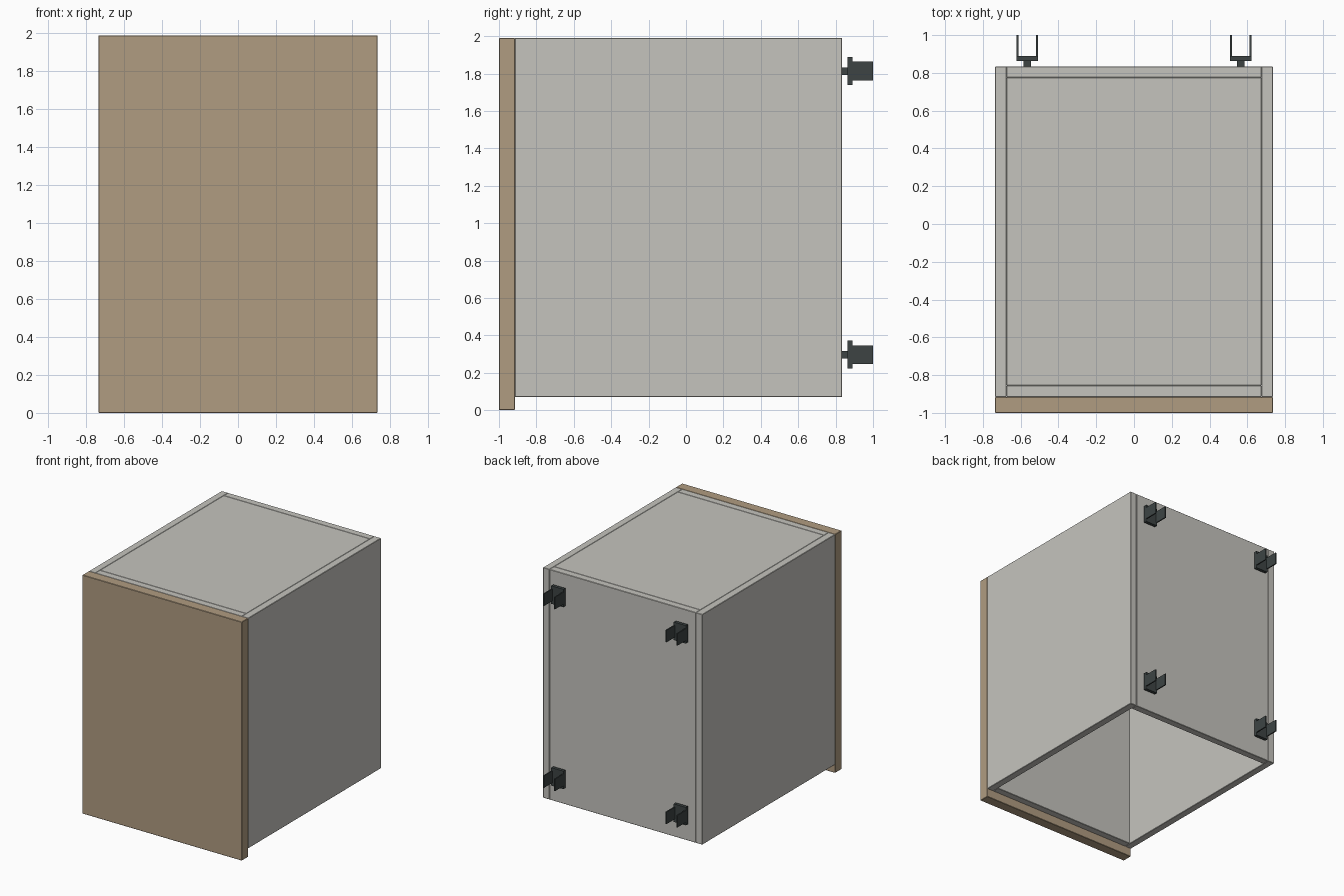
import bpy
import bmesh
from mathutils import Vector

cube = bpy.data.objects.get("Cube")
if cube:
    bpy.data.objects.remove(cube, do_unlink=True)


def material(name, rgb):
    linear = [((c / 255 + 0.055) / 1.055) ** 2.4 for c in rgb] + [1.0]
    mat = bpy.data.materials.new(name)
    mat.use_nodes = True
    mat.diffuse_color = linear
    mat.node_tree.nodes["Principled BSDF"].inputs["Base Color"].default_value = linear
    return mat


grey = material("grey_board", (197, 196, 190))
brown = material("brown_front", (176, 156, 129))
dark = material("dark_bracket", (61, 68, 68))


def box(name, low, high, mat, bevel=0.0):
    """Axis-aligned board between two corners."""
    low, high = Vector(low), Vector(high)
    bm = bmesh.new()
    bmesh.ops.create_cube(bm, size=1)
    for v in bm.verts:
        v.co = [c * s for c, s in zip(v.co, high - low)]
    mesh = bpy.data.meshes.new(name)
    bm.to_mesh(mesh)
    bm.free()
    mesh.materials.append(mat)
    obj = bpy.data.objects.new(name, mesh)
    obj.location = (low + high) / 2
    bpy.context.collection.objects.link(obj)
    if bevel:
        mod = obj.modifiers.new("eased_edges", "BEVEL")
        mod.width = bevel
        mod.segments = 1
    return obj


# Overall limits of the carcass
W, IN = 0.735, 0.675
FRONT, BACK = -0.915, 0.835
BOTTOM, TOP = 0.07, 1.99
T = 0.06
EASE = 0.003

# Carcass: open underneath
for side, s in (("right", -1), ("left", 1)):
    x0, x1 = sorted((s * IN, s * W))
    box(side + "_side", (x0, FRONT, BOTTOM), (x1, BACK, TOP), grey, EASE)
box("inner_front", (-IN, FRONT, BOTTOM), (IN, FRONT + T, TOP), grey, EASE)
box("back_board", (-IN, BACK - T, BOTTOM), (IN, BACK, TOP), grey, EASE)
box("top_board", (-IN, FRONT + T, TOP - T), (IN, BACK - T, TOP), grey, EASE)

# Decorative front, hanging below the carcass
box("front_panel", (-W, -1, 0), (W, FRONT, TOP), brown, EASE)

# Four mounting brackets on the back: stub, plate and two fins
for side, s in (("right", -1), ("left", 1)):
    for level, z in (("lower", 0.297), ("upper", 1.813)):
        x = s * 0.565
        name = side + "_" + level + "_"
        box(name + "stub", (x - 0.02, BACK, z - 0.02),
            (x + 0.02, 0.865, z + 0.02), dark)
        box(name + "plate", (x - 0.056, 0.863, z - 0.075),
            (x + 0.056, 0.889, z + 0.075), dark)
        for fin, f in (("fin_a", -1), ("fin_b", 1)):
            x0, x1 = sorted((x + f * 0.046, x + f * 0.056))
            box(name + fin, (x0, 0.889, z - 0.05), (x1, 1.0, z + 0.05), dark)
